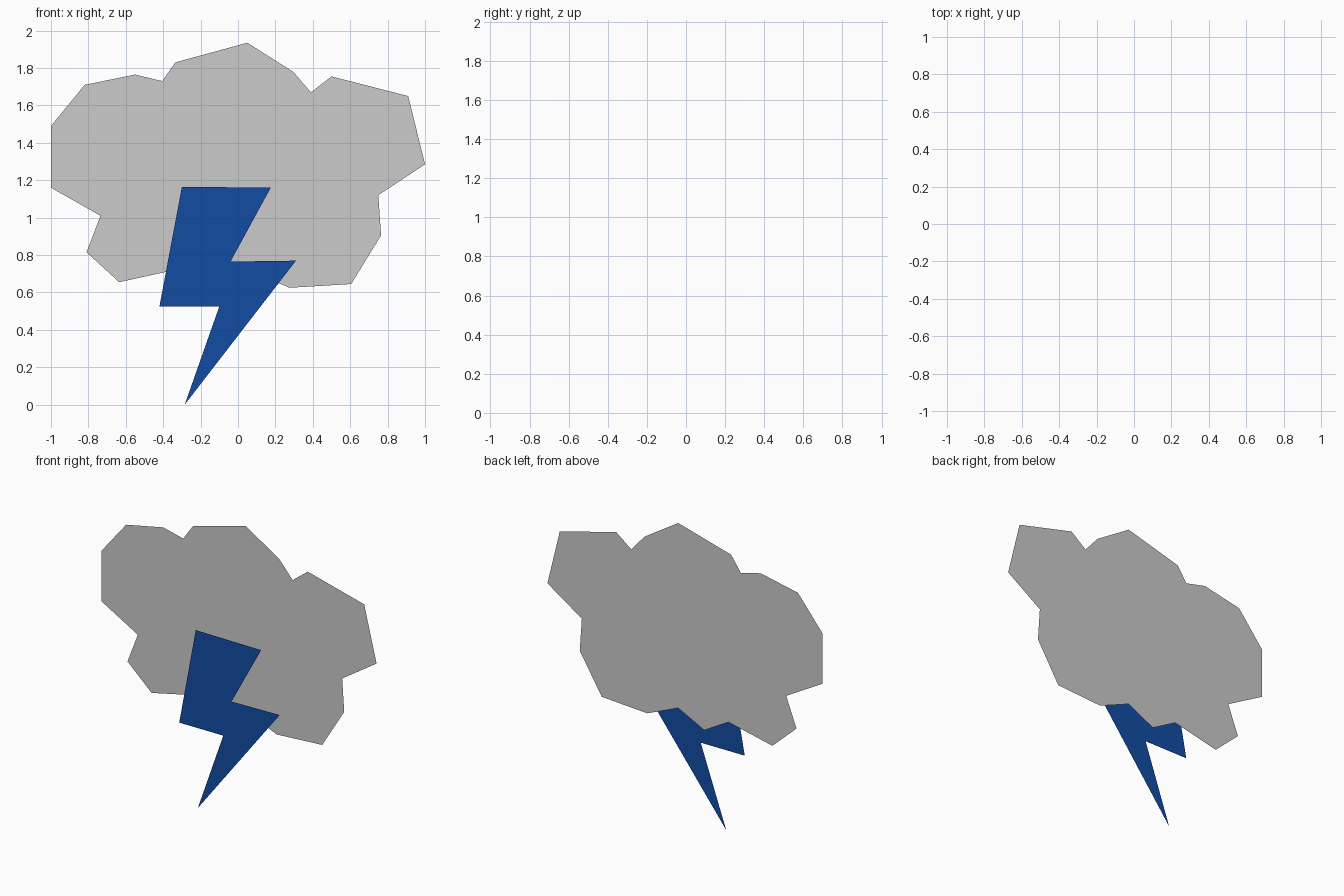
import bpy
import bmesh

if "Cube" in bpy.data.objects:
    bpy.data.objects.remove(bpy.data.objects["Cube"])


def flat_shape(name, outline, y, colour=None):
    """Paper-thin flat panel from an x/z outline listed clockwise as seen from the front."""
    bm = bmesh.new()
    verts = [bm.verts.new((x, y, z)) for x, z in reversed(outline)]
    bm.faces.new(verts)
    bm.normal_update()
    bmesh.ops.triangulate(bm, faces=bm.faces[:])
    mesh = bpy.data.meshes.new(name)
    bm.to_mesh(mesh)
    bm.free()
    obj = bpy.data.objects.new(name, mesh)
    bpy.context.collection.objects.link(obj)
    if colour:
        mat = bpy.data.materials.new(name + "_blue")
        mat.diffuse_color = colour
        mat.use_nodes = True
        mat.node_tree.nodes["Principled BSDF"].inputs["Base Color"].default_value = mat.diffuse_color
        mesh.materials.append(mat)
    return obj


# Grey cloud panel at the back
flat_shape("cloud", [
    (-1.0, 1.16), (-1.0, 1.49), (-0.82, 1.71), (-0.55, 1.765), (-0.405, 1.73),
    (-0.335, 1.83), (0.05, 1.935), (0.295, 1.78), (0.39, 1.67), (0.5, 1.755),
    (0.91, 1.65), (1.0, 1.285), (0.75, 1.12), (0.765, 0.905), (0.605, 0.645),
    (0.275, 0.625), (0.05, 0.72), (-0.14, 0.625), (-0.315, 0.725),
    (-0.635, 0.655), (-0.81, 0.815), (-0.735, 1.01)], 0.01)

# Blue lightning bolt just in front of it
flat_shape("lightning_bolt", [
    (-0.3, 1.165), (0.175, 1.16), (-0.04, 0.765), (0.31, 0.77),
    (-0.285, 0.0), (-0.1, 0.525), (-0.42, 0.525)], -0.01,
    (0.006, 0.072, 0.367, 1))
